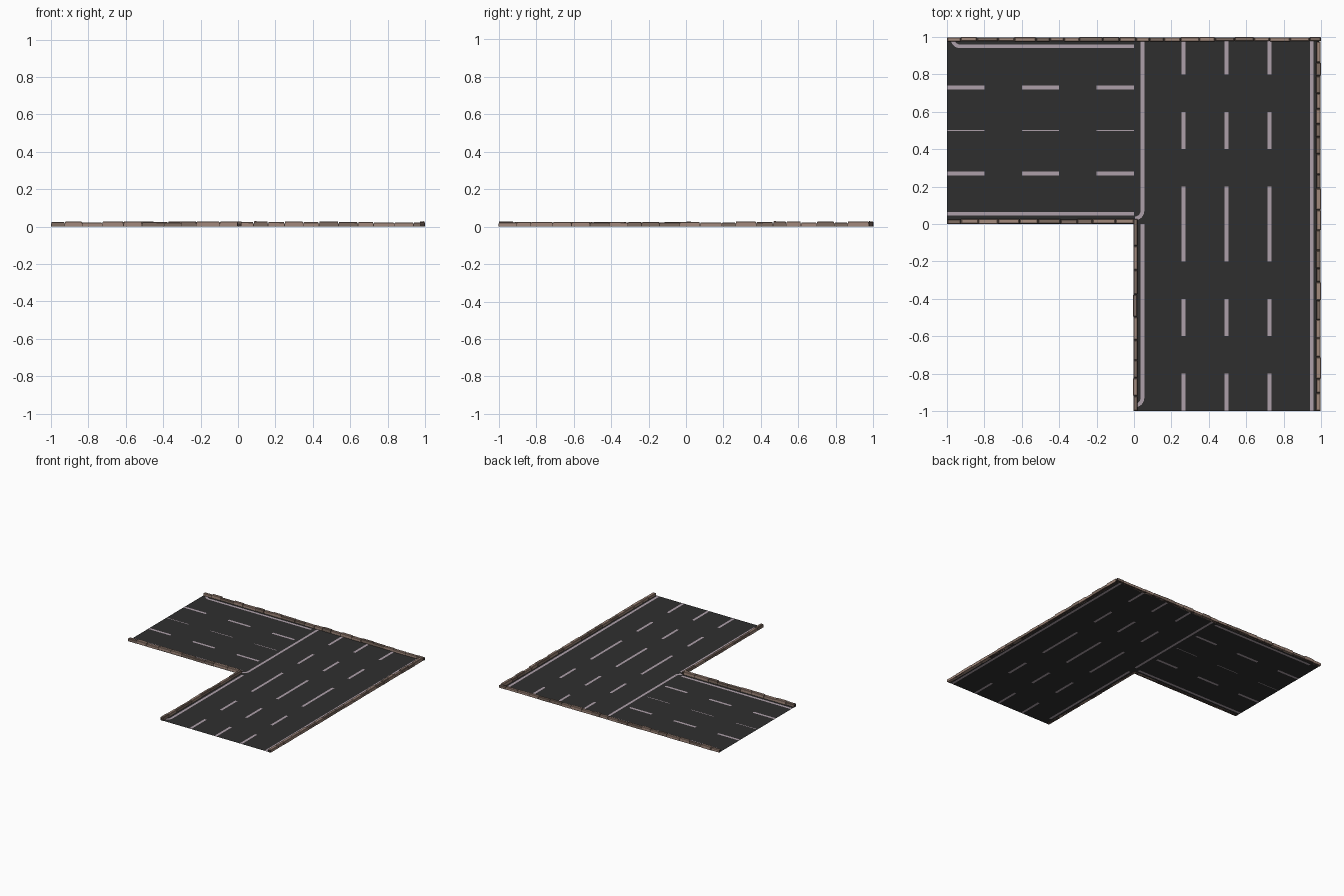
import bpy, bmesh, math, random
from mathutils import Matrix, Vector

if "Cube" in bpy.data.objects:
    bpy.data.objects.remove(bpy.data.objects["Cube"])
random.seed(4)


def mat(name, rgb):
    m = bpy.data.materials.new(name)
    m.diffuse_color = (*rgb, 1)
    m.use_nodes = True
    m.node_tree.nodes["Principled BSDF"].inputs["Base Color"].default_value = m.diffuse_color
    return m


ASPHALT = mat("asphalt", (0.028, 0.028, 0.028))
PAINT = mat("lane paint", (0.42, 0.35, 0.40))
TAN = mat("light stone", (0.36, 0.25, 0.20))
BROWN = mat("dark stone", (0.21, 0.15, 0.12))
MORTAR = mat("mortar", (0.05, 0.036, 0.03))


def finish(bm, name, mats):
    me = bpy.data.meshes.new(name)
    bm.to_mesh(me)
    bm.free()
    for m in mats:
        me.materials.append(m)
    ob = bpy.data.objects.new(name, me)
    bpy.context.collection.objects.link(ob)
    return ob


# Painted rectangles (x0, x1, y0, y1)
W = 0.01
marks = []
for x in (0.265, 0.495, 0.725):          # dashes on the long road
    for a, b in ((-1, -0.8), (-0.6, -0.4), (-0.2, 0.2), (0.4, 0.6), (0.8, 0.98)):
        marks.append((x - W, x + W, a, b))
for y, w in ((0.27, W), (0.50, 0.003), (0.73, W)):   # dashes on the side arm
    for a, b in ((-1, -0.8), (-0.6, -0.4), (-0.2, 0)):
        marks.append((a, b, y - w, y + w))
marks += [(0.94, 0.96, -1, 0.98), (0.035, 0.055, 0.07, 0.98),   # edge lines
          (0.035, 0.055, -0.93, 0), (-0.93, 0, 0.94, 0.96), (-1, 0, 0.045, 0.065)]

# Road sheet: an L-shaped grid cut along every marking edge
xs = sorted({round(v, 4) for m in marks for v in m[:2]} | {-1, 0, 0.99})
ys = sorted({round(v, 4) for m in marks for v in m[2:]} | {-1, 0, 0.99})
bm = bmesh.new()
for x0, x1 in zip(xs, xs[1:]):
    for y0, y1 in zip(ys, ys[1:]):
        cx, cy = (x0 + x1) / 2, (y0 + y1) / 2
        if cx < 0 and cy < 0:
            continue
        f = bm.faces.new([bm.verts.new((x, y, 0.001)) for x, y in
                          ((x0, y0), (x1, y0), (x1, y1), (x0, y1))])
        f.material_index = int(any(a < cx < b and c < cy < d for a, b, c, d in marks))
bmesh.ops.remove_doubles(bm, verts=bm.verts, dist=1e-5)
finish(bm, "road", [ASPHALT, PAINT])

# Rounded ends of the edge lines
bm = bmesh.new()
for cx, cy, start in ((0.005, 0.07, 270), (0.005, -0.93, 270), (-0.93, 0.99, 180)):
    prev = None
    for i in range(9):
        a = math.radians(start + 90 * i / 8)
        pair = [bm.verts.new((cx + r * math.cos(a), cy + r * math.sin(a), 0.002))
                for r in (0.03, 0.05)]
        if prev:
            bm.faces.new((prev[0], prev[1], pair[1], pair[0]))
        prev = pair
finish(bm, "line_ends", [PAINT])


def box(bm, lo, hi, index, jitter=0, bevel=0):
    """Axis-aligned block, optionally uneven on top and chamfered."""
    lo, hi = Vector(lo), Vector(hi)
    b = bmesh.new()
    bmesh.ops.create_cube(b, size=1, matrix=Matrix.Translation((lo + hi) / 2)
                          @ Matrix.Diagonal((*(hi - lo), 1)))
    for v in b.verts:
        if v.co.z > 0.01:
            v.co.z += random.uniform(-jitter, jitter)
    if bevel:
        top = [e for e in b.edges if all(v.co.z > 0.01 for v in e.verts)]
        bmesh.ops.bevel(b, geom=top, offset=bevel, segments=1, affect='EDGES')
    for f in b.faces:
        f.material_index = index
    tmp = bpy.data.meshes.new("tmp")
    b.to_mesh(tmp)
    b.free()
    bm.from_mesh(tmp)
    bpy.data.meshes.remove(tmp)


def curb(name, axis, start, end, lo, hi):
    """Row of uneven stones on a mortar strip; lo..hi is the width."""
    bm = bmesh.new()

    def block(a, b, c, d, z, **kw):
        if axis == 'x':
            box(bm, (a, c, 0), (b, d, z), **kw)
        else:
            box(bm, (c, a, 0), (d, b, z), **kw)

    block(start, end, lo + 0.003, hi - 0.003, 0.018, index=2)
    p = start
    while p < end - 0.01:
        q = p + random.uniform(0.07, 0.13)
        if end - q < 0.05:
            q = end
        block(p + 0.002, q - 0.002, lo + random.uniform(0, 0.003),
              hi - random.uniform(0, 0.003), random.choice((0.022, 0.024, 0.028)),
              index=random.choice((0, 0, 1)), jitter=0.001, bevel=0.003)
        p = q
    finish(bm, name, [TAN, BROWN, MORTAR])


# Stone curbs around the closed sides
curb("back_curb", 'x', -1, 1, 0.975, 1)
curb("right_curb", 'y', -1, 0.975, 0.972, 1)
curb("arm_inner_curb", 'x', -1, 0.0, 0, 0.028)
curb("road_inner_curb", 'y', -1, 0.028, -0.005, 0.02)
